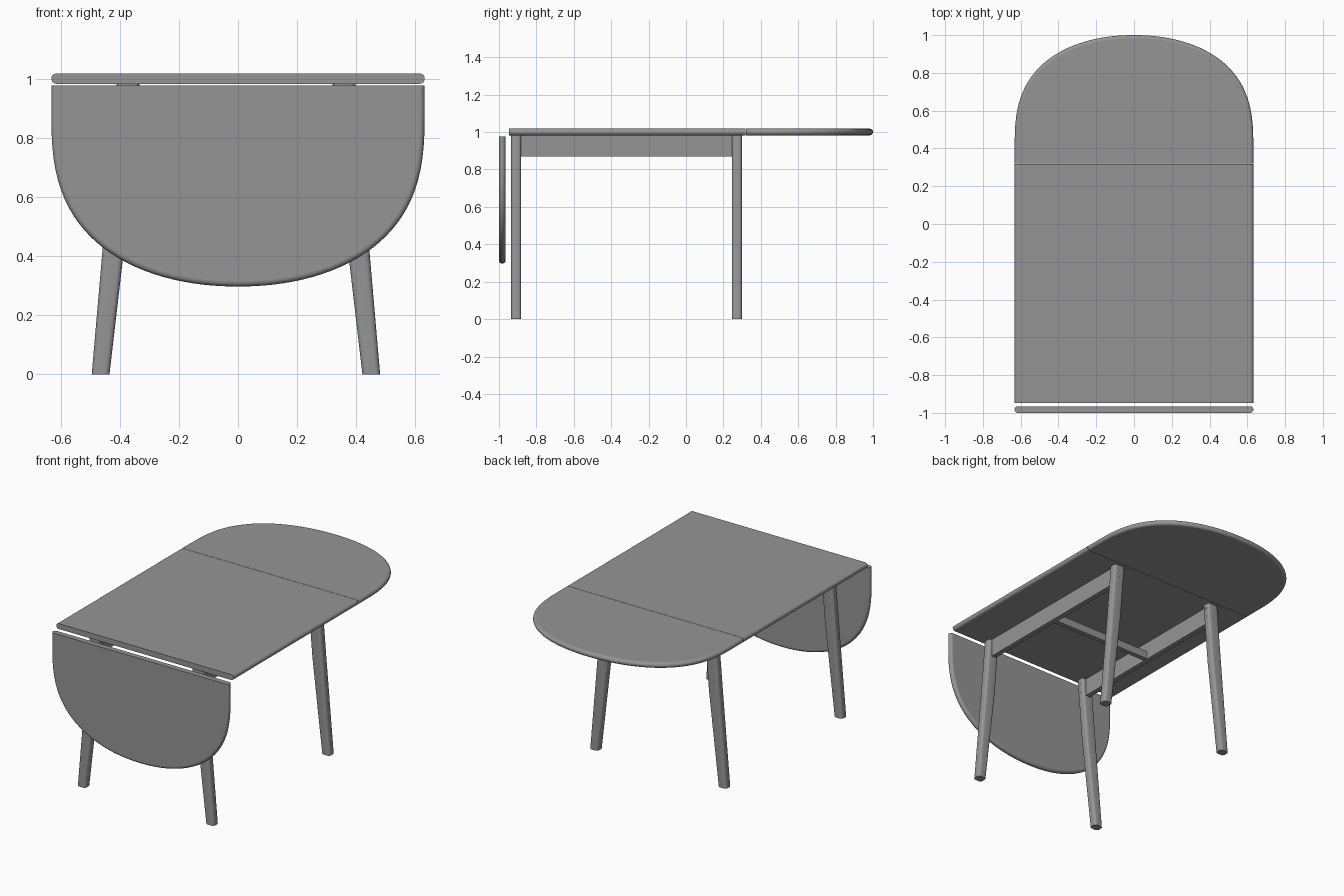
import bpy, bmesh
from math import sin, cos, pi
from mathutils import Matrix

if "Cube" in bpy.data.objects:
    bpy.data.objects.remove(bpy.data.objects["Cube"])

R = 0.0175          # half thickness of the table boards
CX = -0.007         # the underframe sits slightly off centre

dark = bpy.data.materials.new("dark_grey")
dark.diffuse_color = (0.3, 0.3, 0.3, 1)
dark.use_nodes = True
dark.node_tree.nodes["Principled BSDF"].inputs["Base Color"].default_value = dark.diffuse_color


def finish(name, bm):
    bmesh.ops.recalc_face_normals(bm, faces=bm.faces)
    mesh = bpy.data.meshes.new(name)
    bm.to_mesh(mesh)
    bm.free()
    mesh.materials.append(dark)
    ob = bpy.data.objects.new(name, mesh)
    bpy.context.collection.objects.link(ob)
    bpy.ops.object.select_all(action='DESELECT')
    ob.select_set(True)
    bpy.context.view_layer.objects.active = ob
    bpy.ops.object.shade_smooth_by_angle(angle=0.6)
    for p in mesh.polygons:      # keep the caps truly flat
        if len(p.vertices) > 4 or p.area > 0.1:
            p.use_smooth = False
    return ob


def loft(name, loops):
    """Skin a stack of equal-length closed loops and cap both ends."""
    bm = bmesh.new()
    rings = [[bm.verts.new(p) for p in loop] for loop in loops]
    for a, b in zip(rings, rings[1:]):
        for i in range(len(a)):
            j = (i + 1) % len(a)
            bm.faces.new((a[i], a[j], b[j], b[i]))
    bm.faces.new(rings[0])
    bm.faces.new(rings[-1])
    return finish(name, bm)


def board(name, outline, place):
    """Bullnosed board from outline points (x, v, normal x, normal v)."""
    loops = []
    for k in range(13):
        t = -pi / 2 + pi * k / 12
        d, w = R * (1 - cos(t)), R * sin(t)
        loops.append([place(x - nx * d, v - nv * d, w) for x, v, nx, nv in outline])
    return loft(name, loops)


def leaf_outline(a, b, v0, p=2.1, q=2.85, steps=56):
    """Straight hinge edge at v = 0, free edge |x/a|^p + |y/b|^q = 1."""
    pts = [(a, 0, 1, 0)]
    for i in range(steps + 1):
        t = pi * i / steps
        c, s = cos(t), max(sin(t), 0)
        sg = 1 if c >= 0 else -1
        x, y = abs(c) ** (2 / p), s ** (2 / q)
        nx, ny = sg * p * x ** (p - 1) / a, q * y ** (q - 1) / b
        m = (nx * nx + ny * ny) ** 0.5
        pts.append((sg * a * x, v0 + b * y, nx / m, ny / m))
    pts.append((-a, 0, -1, 0))
    return pts


def box(name, center, size):
    bm = bmesh.new()
    bmesh.ops.create_cube(bm, size=1, matrix=Matrix.Translation(center) @ Matrix.Diagonal((*size, 1)))
    return finish(name, bm)


def screw(name, center, axis):
    bm = bmesh.new()
    rot = Matrix.Rotation(pi / 2, 4, axis)
    bmesh.ops.create_cone(bm, cap_ends=True, segments=16, radius1=0.007, radius2=0.007,
                          depth=0.01, matrix=Matrix.Translation(center) @ rot)
    return finish(name, bm)


# Table top: fixed panel, raised back leaf, hanging front leaf
panel = [(0.632, -0.947, 1, 0), (0.632, 0.318, 1, 0), (-0.632, 0.318, -1, 0), (-0.632, -0.947, -1, 0)]
board("top_panel", panel, lambda x, v, w: (x, v, 1.0005 + w))
leaf = leaf_outline(0.632, 0.6, 0.08)
board("back_leaf_raised", leaf, lambda x, v, w: (x, 0.32 + v, 1.0005 + w))
board("front_leaf_hanging", leaf, lambda x, v, w: (x, -0.9825 + w, 0.977 - v))


# Splayed legs with rounded corners, tapering below the apron
def leg_section(cx, cy, z, w, d, r=0.017):
    pts = []
    for q, (sx, sy) in enumerate(((1, 1), (-1, 1), (-1, -1), (1, -1))):
        for k in range(6):
            t = pi / 2 * (q + k / 5)
            pts.append((cx + sx * (w / 2 - r) + r * cos(t),
                        cy + sy * (d / 2 - r) + r * sin(t), z))
    return pts


TOP = 0.984
for s, side in ((1, "right"), (-1, "left")):
    for y, end in ((-0.908, "front"), (0.272, "back")):
        leg = f"{end}_{side}_leg"
        loft(leg, [leg_section(CX + s * 0.458, y, 0, 0.06, 0.054),
                   leg_section(CX + s * 0.397, y, 0.6, 0.078, 0.054),
                   leg_section(CX + s * 0.3655, y, TOP, 0.078, 0.054)])
        out = -1 if end == "front" else 1
        # Screw heads on the inner and end faces
        for z in (0.9, 0.955):
            inner = 0.3265 + (TOP - z) * 0.082
            screw(leg + "_inner_screw", (CX + s * (inner + 0.0035), y, z), 'Y')
            screw(leg + "_end_screw", (CX + s * (inner + 0.038), y + out * 0.023, z), 'X')
    # Side rail between the legs
    box(f"{side}_rail", (CX + s * 0.37, -0.318, 0.9265), (0.032, 1.14, 0.115))

# Cross bar joining the rails
box("cross_bar", (CX, -0.325, 0.898), (0.72, 0.03, 0.05))
